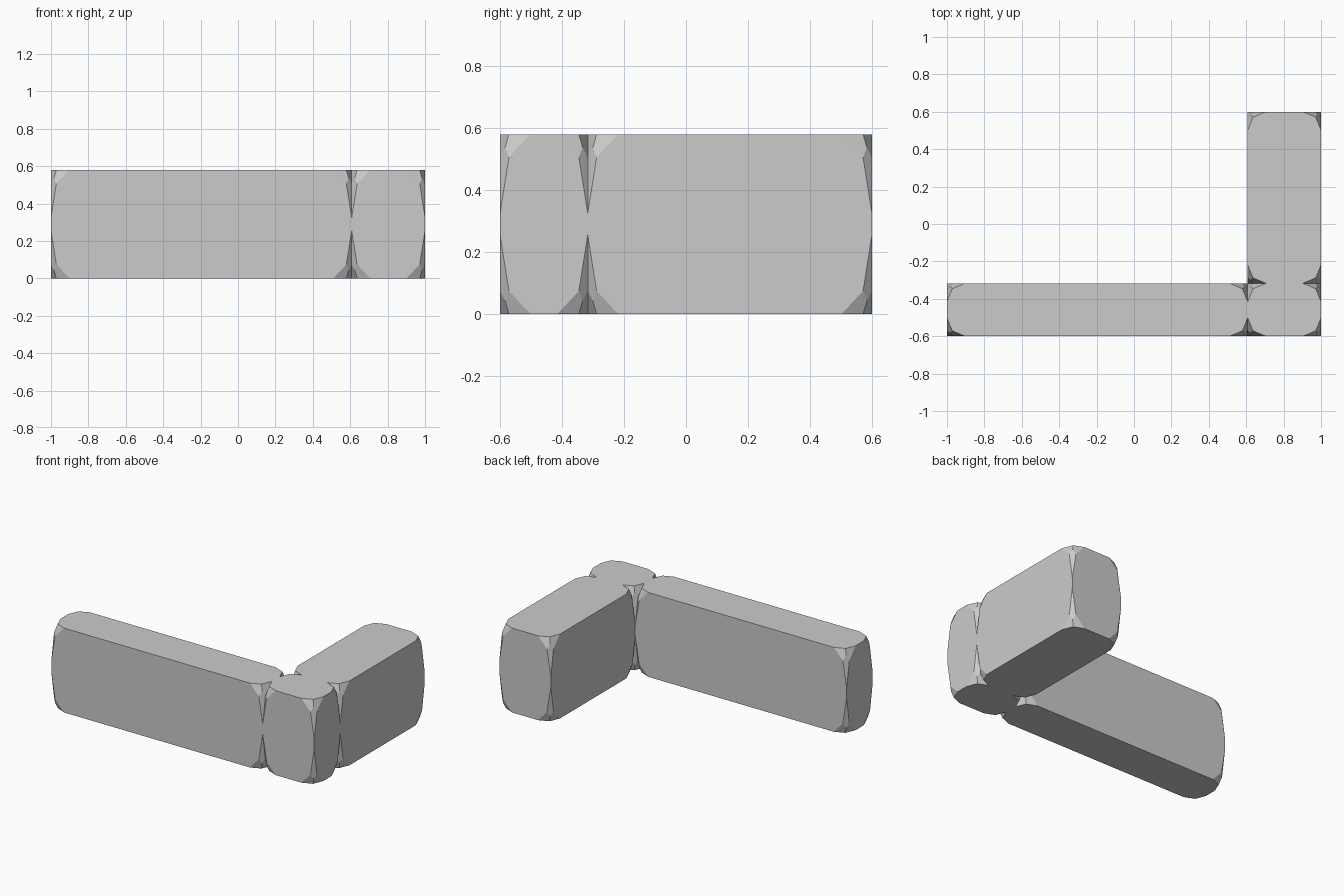
import bpy, bmesh
from mathutils import Matrix

if "Cube" in bpy.data.objects:
    bpy.data.objects.remove(bpy.data.objects["Cube"])

HEIGHT = 0.58
CUT = 0.098       # corner cut along x and y
STRETCH = 2.6     # corner cut is this much longer along z


def block(name, x0, x1, y0, y1):
    """Box whose corners are rounded off in two steps, stretched vertically."""
    bm = bmesh.new()
    bmesh.ops.create_cube(bm, size=1)
    bmesh.ops.transform(bm, verts=bm.verts, matrix=Matrix.Diagonal(
        (x1 - x0, y1 - y0, HEIGHT / STRETCH, 1)))
    bmesh.ops.bevel(bm, geom=bm.verts[:], offset=CUT, offset_type='OFFSET',
                    segments=2, profile=0.5, affect='VERTICES')
    bmesh.ops.transform(bm, verts=bm.verts, matrix=Matrix.Diagonal(
        (1, 1, STRETCH, 1)))
    bmesh.ops.recalc_face_normals(bm, faces=bm.faces)
    mesh = bpy.data.meshes.new(name)
    bm.to_mesh(mesh)
    bm.free()
    obj = bpy.data.objects.new(name, mesh)
    obj.location = ((x0 + x1) / 2, (y0 + y1) / 2, HEIGHT / 2)
    bpy.context.collection.objects.link(obj)


# Long front wall, corner pillar and side wall meeting in an L
JOIN_X, JOIN_Y = 0.608, -0.317
block("front_wall", -1, JOIN_X, -0.6, JOIN_Y)
block("corner_block", JOIN_X, 1, -0.6, JOIN_Y)
block("side_wall", JOIN_X, 1, JOIN_Y, 0.6)
